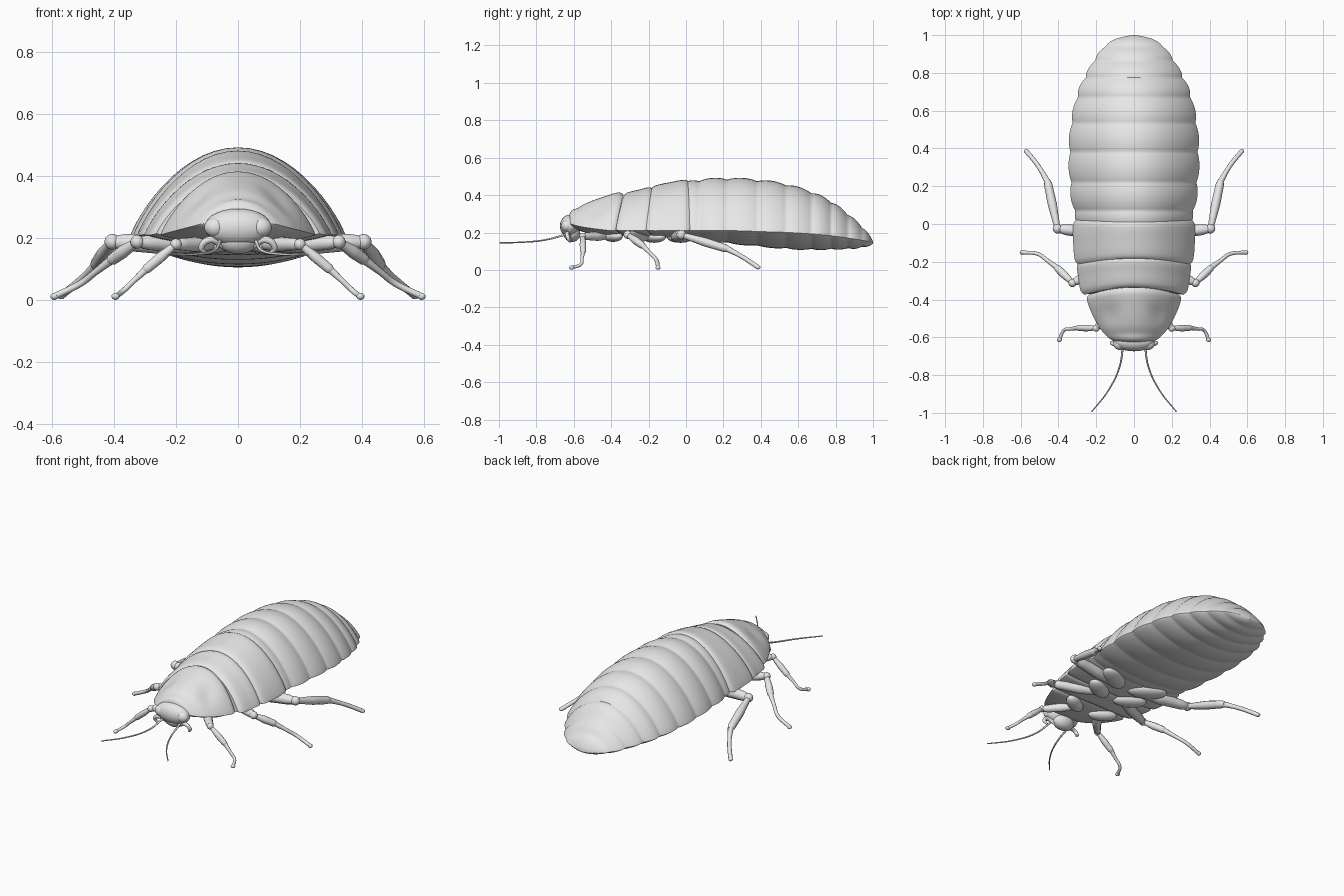
import bpy, bmesh, math
from mathutils import Matrix, Vector

cube = bpy.data.objects.get("Cube")
if cube:
    bpy.data.objects.remove(cube)

grey = bpy.data.materials.new("plain_grey")
grey.use_nodes = True
grey.diffuse_color = (0.8, 0.8, 0.8, 1)
grey.node_tree.nodes["Principled BSDF"].inputs["Base Color"].default_value = (0.8, 0.8, 0.8, 1)


def finish(obj, mirror=False, angle=45):
    """Colour, smooth and optionally mirror a mesh object."""
    obj.data.materials.clear()
    obj.data.materials.append(grey)
    bpy.ops.object.select_all(action='DESELECT')
    obj.select_set(True)
    bpy.context.view_layer.objects.active = obj
    bpy.ops.object.shade_smooth_by_angle(angle=math.radians(angle))
    if mirror:
        obj.modifiers.new("mirror", 'MIRROR')


def from_bmesh(name, bm, mirror=False):
    bmesh.ops.recalc_face_normals(bm, faces=bm.faces)
    mesh = bpy.data.meshes.new(name)
    bm.to_mesh(mesh)
    bm.free()
    obj = bpy.data.objects.new(name, mesh)
    bpy.context.collection.objects.link(obj)
    finish(obj, mirror)


def sample(table, y):
    """Smooth interpolation of profile rows keyed by their first value."""
    i = max(j for j in range(len(table) - 1) if j == 0 or table[j][0] <= y)
    a, b = table[i], table[i + 1]
    p, q = table[max(i - 1, 0)], table[min(i + 2, len(table) - 1)]
    h = b[0] - a[0]
    t = (y - a[0]) / h
    out = []
    for k in range(1, len(a)):
        m0 = (b[k] - p[k]) / (b[0] - p[0]) * h
        m1 = (q[k] - a[k]) / (q[0] - a[0]) * h
        out.append((2*t**3 - 3*t*t + 1) * a[k] + (t**3 - 2*t*t + t) * m0
                   + (3*t*t - 2*t**3) * b[k] + (t**3 - t*t) * m1)
    return out


def shell(name, table, rings, bow=(0, 0), ripple=None, dent=None, sides=28):
    """Loft of lens-shaped sections; rows are y, half width, rim z, top z, bottom z."""
    bm = bmesh.new()
    loops = []
    y0, y1 = table[0][0], table[-1][0]
    for r in range(rings + 1):
        t = r / rings
        y = y0 + (y1 - y0) * t
        w, rim, top, bottom = sample(table, y)
        d = ripple(y) if ripple else 0
        w, top, bottom = max(w - d, 0.003), max(top - d, rim + 0.002), min(bottom + d * 0.6, rim - 0.002)
        loop = []
        for s in range(2 * sides):
            a = math.pi * s / sides
            c = math.cos(a)
            lift = max(1 - c * c, 0) ** 0.85
            z = rim + lift * ((top if s <= sides else bottom) - rim)
            if dent and s <= sides:
                z -= dent(w * c, y)
            shift = (bow[0] * (1 - t) + bow[1] * t) * (1 - c * c)
            loop.append(bm.verts.new((w * c, y + shift, z)))
        loops.append(loop)
    for a, b in zip(loops, loops[1:]):
        for s in range(2 * sides):
            n = (s + 1) % (2 * sides)
            bm.faces.new((a[s], a[n], b[n], b[s]))
    bm.faces.new(loops[0])
    bm.faces.new(loops[-1])
    from_bmesh(name, bm)


def ball(name, centre, size, turn=0, mirror=False):
    bm = bmesh.new()
    m = Matrix.Translation(centre) @ Matrix.Rotation(math.radians(turn), 4, 'Z') @ Matrix.Diagonal((*size, 1))
    bmesh.ops.create_uvsphere(bm, u_segments=24, v_segments=14, radius=1, matrix=m)
    from_bmesh(name, bm, mirror)


def tube(name, points, radii):
    """Mirrored pair of tapered tubes through the given points."""
    curve = bpy.data.curves.new(name, 'CURVE')
    curve.dimensions = '3D'
    curve.bevel_depth = 1
    curve.bevel_resolution = 3
    curve.resolution_u = 6
    curve.use_fill_caps = True
    line = curve.splines.new('BEZIER')
    line.bezier_points.add(len(points) - 1)
    for bp, co, rad in zip(line.bezier_points, points, radii):
        bp.co, bp.radius = co, rad
        bp.handle_left_type = bp.handle_right_type = 'AUTO'
    obj = bpy.data.objects.new(name, curve)
    bpy.context.collection.objects.link(obj)
    bpy.ops.object.select_all(action='DESELECT')
    obj.select_set(True)
    bpy.context.view_layer.objects.active = obj
    bpy.ops.object.convert(target='MESH')
    finish(bpy.context.view_layer.objects.active, True)


# Abdomen with scalloped rings
seams = (-0.03, 0.07, 0.22, 0.38, 0.535, 0.67, 0.775, 0.865, 0.94, 1.01)


def scallop(y):
    for a, b in zip(seams, seams[1:]):
        if a <= y <= b:
            return 0.013 * (1 - math.sin(math.pi * (y - a) / (b - a)) ** 0.7) - 0.004
    return 0


shell("abdomen", [
    (-0.03, 0.29, 0.21, 0.465, 0.18), (0.1, 0.325, 0.21, 0.485, 0.155),
    (0.25, 0.34, 0.21, 0.49, 0.14), (0.4, 0.343, 0.205, 0.48, 0.125),
    (0.55, 0.33, 0.2, 0.455, 0.112), (0.7, 0.295, 0.19, 0.405, 0.108),
    (0.8, 0.25, 0.18, 0.35, 0.11), (0.9, 0.188, 0.165, 0.27, 0.115),
    (0.95, 0.145, 0.157, 0.222, 0.122), (0.985, 0.08, 0.15, 0.178, 0.132),
    (1.0, 0.012, 0.146, 0.152, 0.14)], 110, ripple=scallop)

# Thorax plates
shell("rear_thorax_plate", [
    (-0.215, 0.295, 0.215, 0.435, 0.185), (-0.195, 0.312, 0.21, 0.45, 0.175),
    (-0.1, 0.322, 0.21, 0.468, 0.172), (0.0, 0.322, 0.21, 0.482, 0.172),
    (0.025, 0.303, 0.215, 0.472, 0.18)], 18, bow=(0.03, -0.01))
shell("middle_thorax_plate", [
    (-0.375, 0.262, 0.215, 0.395, 0.185), (-0.355, 0.282, 0.21, 0.412, 0.175),
    (-0.28, 0.295, 0.21, 0.43, 0.172), (-0.22, 0.302, 0.21, 0.442, 0.172),
    (-0.2, 0.288, 0.215, 0.432, 0.18)], 16, bow=(0.04, 0.025))


def hollows(x, y):
    return 0.014 * math.exp(-((abs(x) - 0.13) / 0.045) ** 2 - ((y + 0.49) / 0.05) ** 2)


shell("neck_shield", [
    (-0.625, 0.09, 0.25, 0.295, 0.235), (-0.612, 0.122, 0.245, 0.32, 0.225),
    (-0.59, 0.148, 0.238, 0.328, 0.215), (-0.55, 0.182, 0.23, 0.355, 0.2),
    (-0.47, 0.225, 0.218, 0.39, 0.185), (-0.395, 0.25, 0.21, 0.415, 0.18),
    (-0.375, 0.24, 0.213, 0.405, 0.185)], 24, bow=(0, 0.04), dent=hollows)

# Head
ball("head", (0, -0.622, 0.235), (0.108, 0.052, 0.06))
ball("face", (0, -0.61, 0.195), (0.068, 0.045, 0.046))
ball("eyes", (0.073, -0.637, 0.235), (0.036, 0.03, 0.032), mirror=True)
tube("feelers", [(0.05, -0.62, 0.175), (0.09, -0.635, 0.195), (0.118, -0.63, 0.17), (0.105, -0.62, 0.15)],
     (0.01, 0.012, 0.01, 0.006))
tube("antennae", [(0.058, -0.64, 0.19), (0.076, -0.755, 0.16), (0.135, -0.88, 0.148), (0.225, -0.995, 0.145)],
     (0.006, 0.0045, 0.004, 0.003))

# Legs: hip, knee, shin end, ankle, toe
legs = {
    "front": ((0.08, -0.42, 0.18), (0.2, -0.552, 0.18), (0.305, -0.55, 0.092),
              (0.37, -0.562, 0.03), (0.395, -0.612, 0.012), 0.8),
    "middle": ((0.09, -0.2, 0.175), (0.325, -0.312, 0.188), (0.415, -0.225, 0.125),
               (0.505, -0.16, 0.055), (0.592, -0.15, 0.012), 0.95),
    "hind": ((0.1, -0.06, 0.175), (0.405, -0.025, 0.188), (0.46, 0.235, 0.108),
             (0.52, 0.325, 0.055), (0.57, 0.385, 0.014), 1.1),
}
for place, (hip, knee, shin, ankle, toe, k) in legs.items():
    hip, knee, shin, ankle, toe = map(Vector, (hip, knee, shin, ankle, toe))
    tube(place + "_thighs", [hip, hip.lerp(knee, 0.4), hip.lerp(knee, 0.85), knee],
         (0.02 * k, 0.032 * k, 0.026 * k, 0.018 * k))
    ball(place + "_knees", knee, (0.023 * k,) * 3, mirror=True)
    tube(place + "_shins", [knee, knee.lerp(shin, 0.5), shin.lerp(knee, 0.1), shin],
         (0.014 * k, 0.022 * k, 0.02 * k, 0.013 * k))
    tube(place + "_feet", [shin.lerp(knee, 0.05), shin.lerp(ankle, 0.5), ankle, toe],
         (0.015 * k, 0.011 * k, 0.011 * k, 0.011 * k))
    ball(place + "_toes", toe, (0.013, 0.013, 0.011), mirror=True)
    ball(place + "_hips", hip + Vector((0.02, 0.03, 0)), (0.1 * k, 0.05 * k, 0.03), 30, True)
